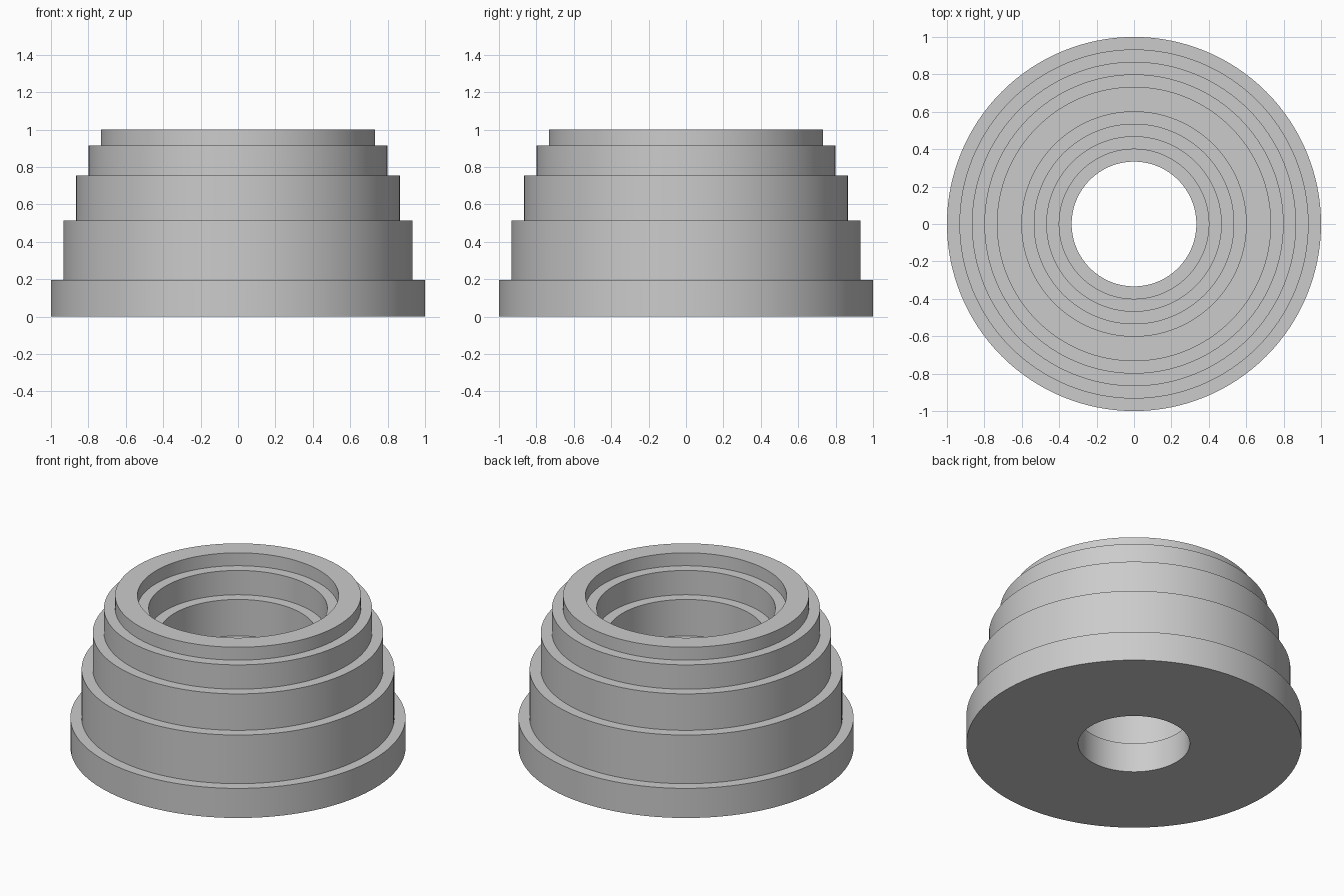
import bpy, bmesh, math

cube = bpy.data.objects.get("Cube")
if cube:
    bpy.data.objects.remove(cube, do_unlink=True)

SEGMENTS = 128
STEP = 1 / 15                                # width of every ledge
HEIGHTS = [0.195, 0.515, 0.755, 0.915, 1.0]  # top of each tier

# Grey material
grey = bpy.data.materials.new("plain grey")
grey.use_nodes = True
colour = (0.6, 0.6, 0.6, 1)
grey.diffuse_color = colour
grey.node_tree.nodes["Principled BSDF"].inputs["Base Color"].default_value = colour

# Half section: outer tiers climb inward, bore tiers widen upward
outer, bore = [], []
bottom = 0
for i, top in enumerate(HEIGHTS):
    for z in (bottom, top):
        outer.append((1 - i * STEP, z))
        bore.append(((5 + i) * STEP, z))
    bottom = top
profile = outer + bore[::-1]

# Revolve the section into a closed stepped ring
bm = bmesh.new()
verts = [bm.verts.new((r, 0, z)) for r, z in profile]
edges = [bm.edges.new((v, verts[(i + 1) % len(verts)])) for i, v in enumerate(verts)]
bmesh.ops.spin(bm, geom=verts + edges, cent=(0, 0, 0), axis=(0, 0, 1),
               angle=math.tau, steps=SEGMENTS, use_duplicate=False)
bmesh.ops.remove_doubles(bm, verts=bm.verts, dist=0.0001)
bmesh.ops.recalc_face_normals(bm, faces=bm.faces)

mesh = bpy.data.meshes.new("stepped_ring")
bm.to_mesh(mesh)
bm.free()
mesh.materials.append(grey)
ring = bpy.data.objects.new("stepped_ring", mesh)
bpy.context.collection.objects.link(ring)

# Smooth walls with crisp ledges
bpy.context.view_layer.objects.active = ring
ring.select_set(True)
bpy.ops.object.shade_smooth_by_angle(angle=math.radians(30))
